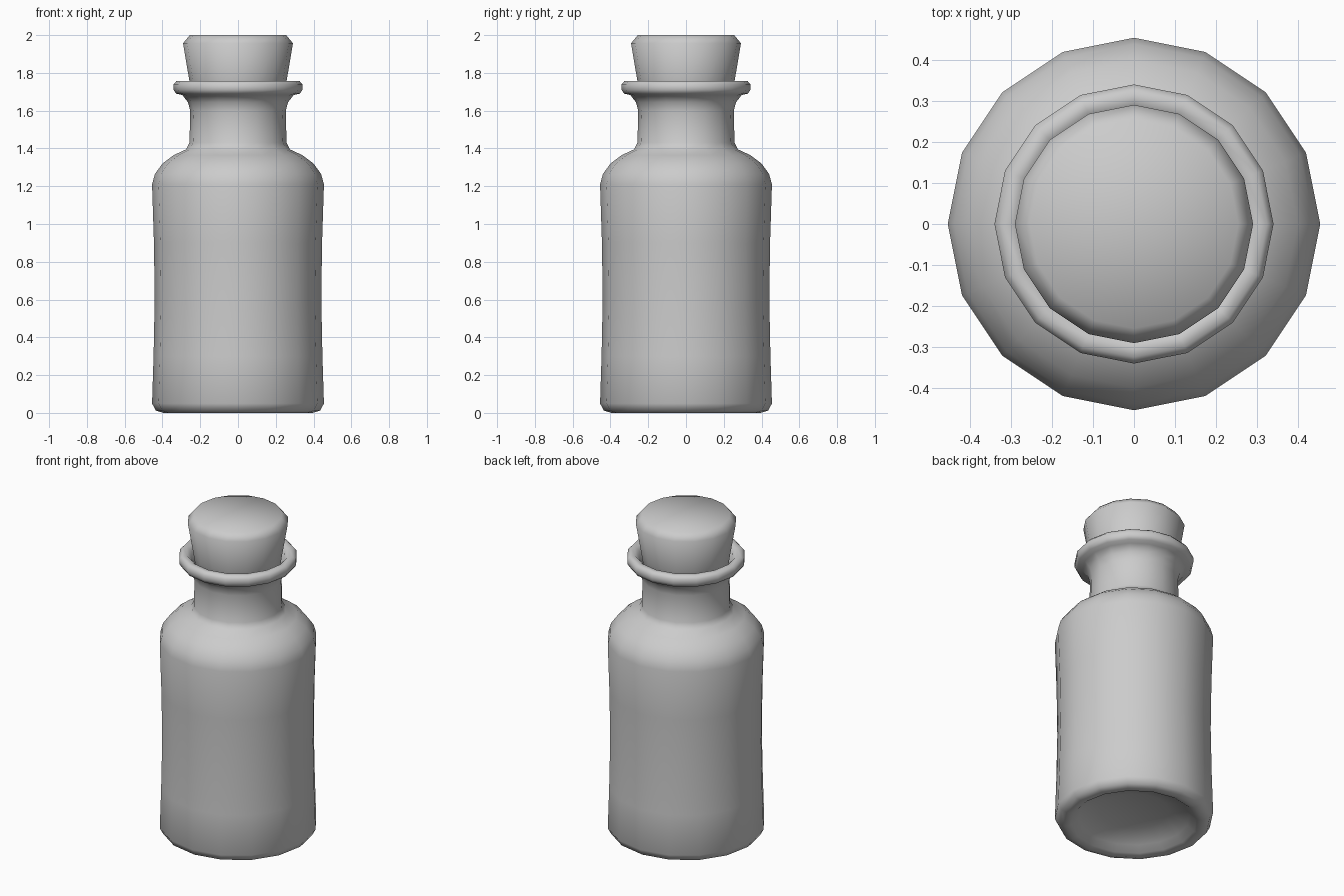
import bpy
import bmesh
from math import cos, sin, pi

if "Cube" in bpy.data.objects:
    bpy.data.objects.remove(bpy.data.objects["Cube"])

SIDES = 16


def lathe(name, profile):
    """Spin an (r, z) profile around z; points with r = 0 become a single pole."""
    bm = bmesh.new()
    rings = []
    for r, z in profile:
        if r == 0:
            rings.append([bm.verts.new((0, 0, z))] * SIDES)
        else:
            rings.append([bm.verts.new((r * cos(2 * pi * i / SIDES),
                                        r * sin(2 * pi * i / SIDES), z))
                          for i in range(SIDES)])
    for a, b in zip(rings, rings[1:]):
        for i in range(SIDES):
            j = (i + 1) % SIDES
            quad = list(dict.fromkeys((a[i], a[j], b[j], b[i])))
            bm.faces.new(quad).smooth = True
    mesh = bpy.data.meshes.new(name)
    bm.to_mesh(mesh)
    bm.free()
    obj = bpy.data.objects.new(name, mesh)
    bpy.context.collection.objects.link(obj)
    return obj


# Bottle: hollowed base, waisted body, round shoulder, neck and rolled lip
lathe("bottle", [
    (0, 0.09), (0.20, 0.08), (0.32, 0.04), (0.36, 0.008),
    (0.395, 0.0), (0.435, 0.012), (0.455, 0.05),
    (0.447, 0.30), (0.441, 0.60), (0.445, 0.90), (0.455, 1.21),
    (0.44, 1.265), (0.40, 1.32), (0.34, 1.365), (0.275, 1.395),
    (0.257, 1.43), (0.253, 1.60), (0.265, 1.645), (0.295, 1.683),
    (0.328, 1.69), (0.341, 1.71), (0.341, 1.74), (0.325, 1.758),
    (0.295, 1.758), (0.272, 1.735), (0.245, 1.67), (0.23, 1.60), (0.23, 1.43),
])

# Tapered stopper with a bevelled top
lathe("stopper", [
    (0, 1.55), (0.225, 1.55), (0.257, 1.755), (0.291, 1.957),
    (0.255, 2.0), (0, 2.0),
])
